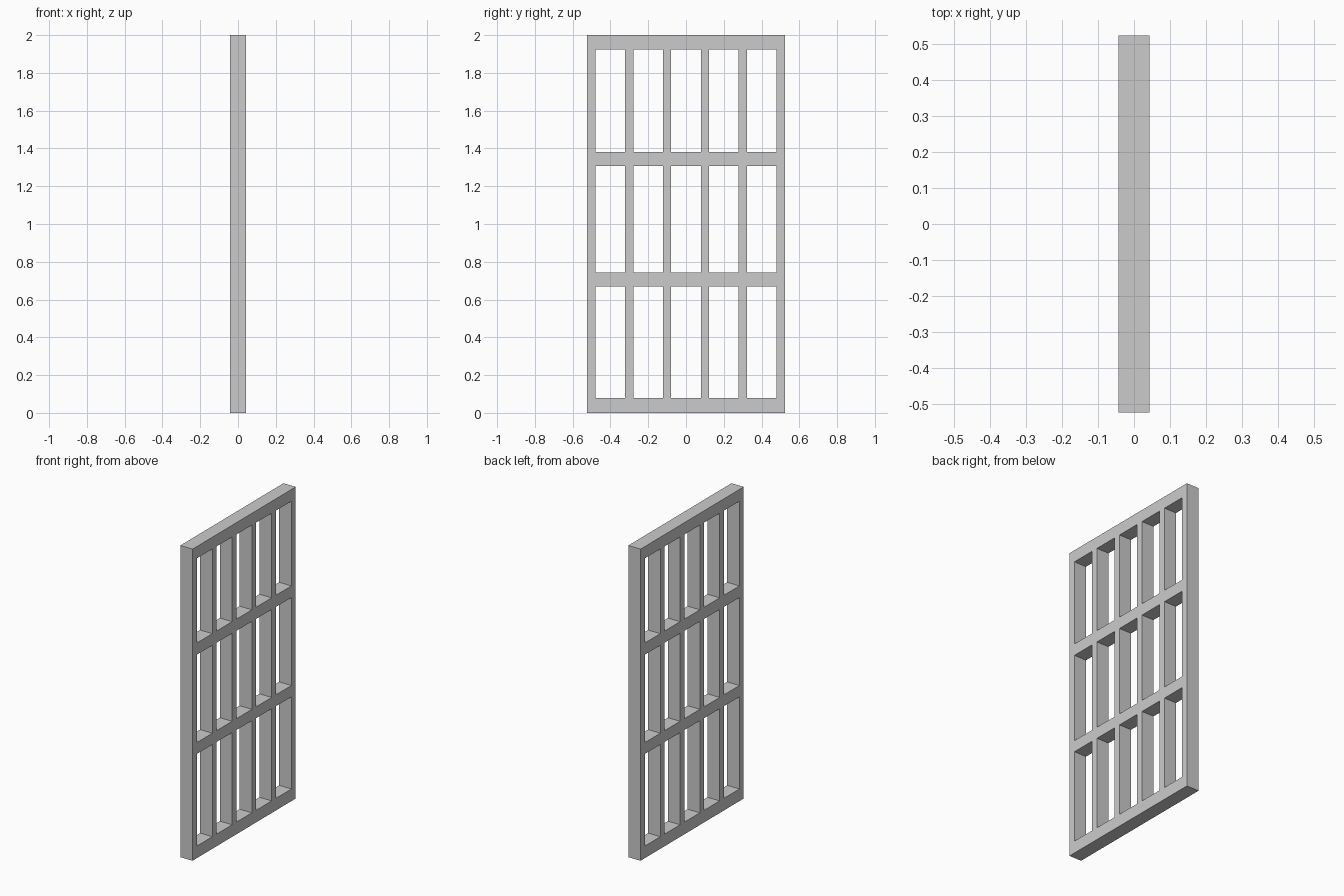
import bpy
import bmesh

if "Cube" in bpy.data.objects:
    bpy.data.objects.remove(bpy.data.objects["Cube"])

HALF_W, HALF_D = 0.523, 0.0435
POST = 0.0436

# Upright bars: six evenly spaced, outer ones flush with the frame edge
step = (2 * HALF_W - POST) / 5
posts = [(-HALF_W + i * step, -HALF_W + i * step + POST) for i in range(6)]
# Cross rails: bottom and top of each
rails = [(0.0, 0.078), (0.669, 0.742), (1.306, 1.381), (1.924, 2.0)]

ys = [y for bar in posts for y in bar]
zs = [z for rail in rails for z in rail]

# Flat lattice: grid cells with the openings left out
bm = bmesh.new()
grid = {}


def vert(i, j):
    if (i, j) not in grid:
        grid[i, j] = bm.verts.new((-HALF_D, ys[i], zs[j]))
    return grid[i, j]


for i in range(len(ys) - 1):
    for j in range(len(zs) - 1):
        if i % 2 and j % 2:
            continue  # opening
        bm.faces.new([vert(i, j), vert(i, j + 1), vert(i + 1, j + 1), vert(i + 1, j)])

# Thicken the lattice into a solid frame
ext = bmesh.ops.extrude_face_region(bm, geom=bm.faces[:], use_keep_orig=True)
moved = [g for g in ext["geom"] if isinstance(g, bmesh.types.BMVert)]
bmesh.ops.translate(bm, verts=moved, vec=(2 * HALF_D, 0, 0))
bmesh.ops.recalc_face_normals(bm, faces=bm.faces[:])

mesh = bpy.data.meshes.new("window_frame")
bm.to_mesh(mesh)
bm.free()
frame = bpy.data.objects.new("window_frame", mesh)
bpy.context.collection.objects.link(frame)
